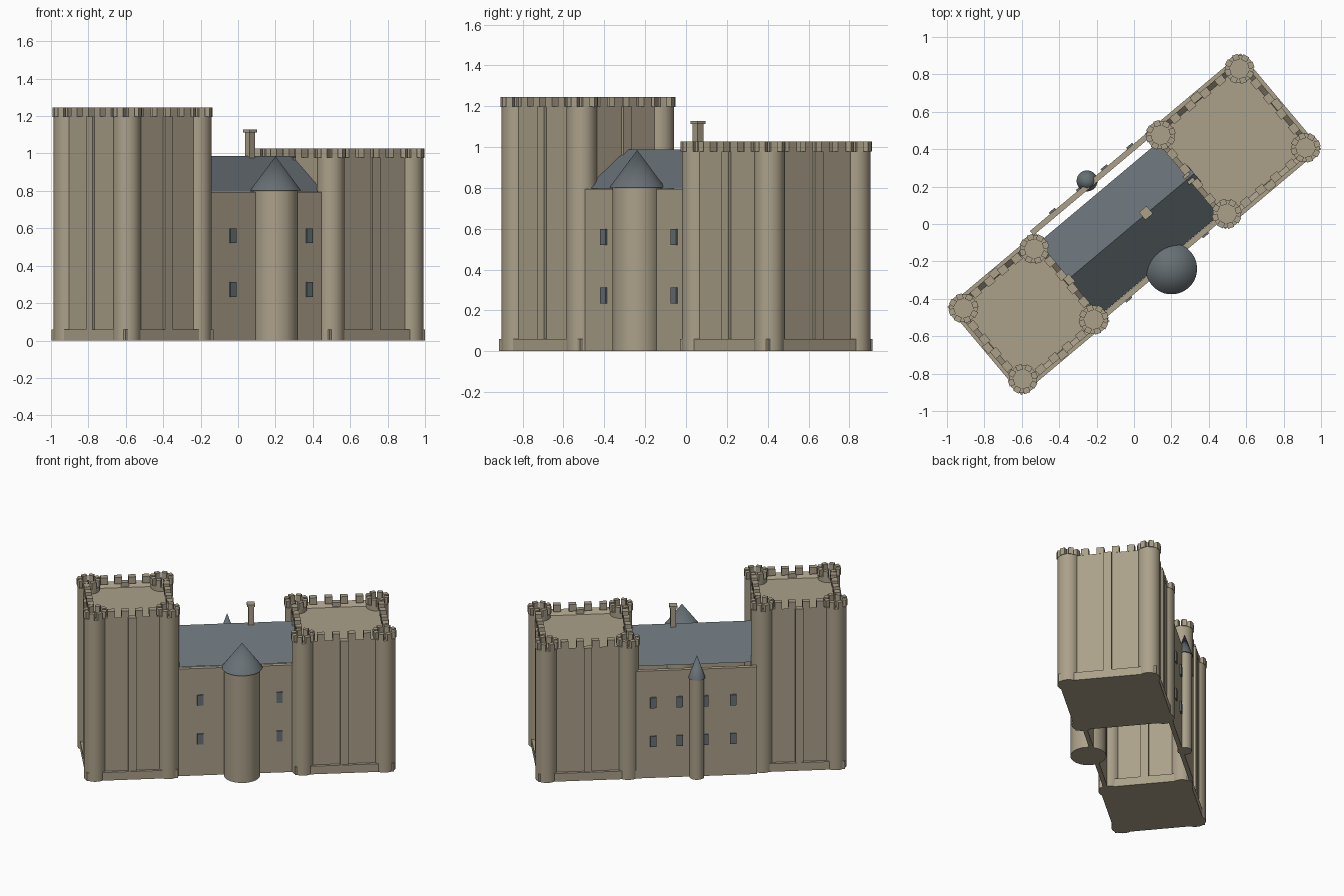
import bpy, bmesh, math
from mathutils import Matrix, Vector

if "Cube" in bpy.data.objects:
    bpy.data.objects.remove(bpy.data.objects["Cube"])

TURN = Matrix.Rotation(math.radians(40), 4, 'Z')   # whole castle stands diagonally


def material(name, rgb):
    m = bpy.data.materials.new(name)
    m.diffuse_color = (*rgb, 1)
    m.use_nodes = True
    m.node_tree.nodes["Principled BSDF"].inputs["Base Color"].default_value = m.diffuse_color
    return m


STONE = material("sandstone", (0.41, 0.355, 0.255))
SLATE = material("slate", (0.138, 0.163, 0.18))


def finish(name, bm, mat, smooth=False):
    bmesh.ops.recalc_face_normals(bm, faces=bm.faces)
    bm.transform(TURN)
    me = bpy.data.meshes.new(name)
    bm.to_mesh(me)
    bm.free()
    me.materials.append(mat)
    ob = bpy.data.objects.new(name, me)
    bpy.context.collection.objects.link(ob)
    if smooth:
        bpy.ops.object.select_all(action='DESELECT')
        ob.select_set(True)
        bpy.context.view_layer.objects.active = ob
        bpy.ops.object.shade_smooth_by_angle(angle=math.radians(35))
    return ob


def add_box(bm, x, y, z0, z1, sx, sy, angle=0):
    """Box centred on x, y with full sizes sx, sy, from z0 to z1."""
    m = (Matrix.Translation((x, y, (z0 + z1) / 2)) @ Matrix.Rotation(angle, 4, 'Z')
         @ Matrix.Diagonal((sx, sy, z1 - z0, 1)))
    return bmesh.ops.create_cube(bm, size=1, matrix=m)['verts']


def add_round(bm, x, y, z0, z1, r0, r1, sides=32):
    bmesh.ops.create_cone(bm, cap_ends=True, segments=sides, radius1=r0, radius2=r1,
                          depth=z1 - z0, matrix=Matrix.Translation((x, y, (z0 + z1) / 2)))


def keep(name, cx, cy, h, wall, plinth, top):
    """Square keep: walls, plinth, pilasters, corner turrets and battlements."""
    crenel = top - 0.048
    # walls with the roof deck sunk behind the parapet
    bm = bmesh.new()
    add_box(bm, cx, cy, 0, crenel, 2 * wall, 2 * wall)
    bm.faces.ensure_lookup_table()
    deck = max(bm.faces, key=lambda f: f.calc_center_median().z)
    bmesh.ops.inset_region(bm, faces=[deck], thickness=0.04)
    bmesh.ops.translate(bm, verts=deck.verts, vec=(0, 0, -0.035))
    finish(name + "_walls", bm, STONE)

    bm = bmesh.new()
    add_box(bm, cx, cy, 0, 0.06, 2 * plinth, 2 * plinth)
    finish(name + "_plinth", bm, STONE)

    # pilasters and wall merlons on the four sides
    pil, mer = bmesh.new(), bmesh.new()
    for k in range(4):
        a = k * math.pi / 2
        out, along = Vector((math.cos(a), math.sin(a))), Vector((-math.sin(a), math.cos(a)))
        p = Vector((cx, cy)) + out * (wall - 0.005)
        add_box(pil, p.x, p.y, 0, crenel, 0.04, 0.055, a)
        for i in range(4):
            q = Vector((cx, cy)) + out * (wall - 0.02) + along * ((i - 1.5) * h * 0.38)
            add_box(mer, q.x, q.y, crenel - 0.002, top, 0.042, 0.05, a)
    finish(name + "_pilasters", pil, STONE)

    # corner turrets with a ring of merlons each
    tur = bmesh.new()
    for sx in (-1, 1):
        for sy in (-1, 1):
            x, y = cx + sx * h, cy + sy * h
            add_round(tur, x, y, 0, crenel, 0.075, 0.075)
            for i in range(8):
                a = (i + 0.5) * math.pi / 4
                add_box(mer, x + 0.064 * math.cos(a), y + 0.064 * math.sin(a),
                        crenel - 0.002, top, 0.03, 0.034, a)
    finish(name + "_turrets", tur, STONE, True)
    finish(name + "_merlons", mer, STONE)


keep("tall_keep", -0.741, -0.006, 0.247, 0.288, 0.308, 1.246)
keep("low_keep", 0.690, -0.002, 0.275, 0.313, 0.334, 1.027)

# thin hall walls
FRONT, BACK = -0.287, 0.33
for name, y in (("hall_front_wall", FRONT + 0.015), ("hall_back_wall", BACK - 0.016)):
    bm = bmesh.new()
    add_box(bm, -0.035, y, 0, 0.795, 0.83, 0.03)
    finish(name, bm, STONE)

# gabled hall roof
bm = bmesh.new()
profile = [(-0.256, 0.797), (0.252, 0.797), (0, 0.987)]
gable = bm.faces.new([bm.verts.new((-0.48, y, z)) for y, z in profile])
ext = bmesh.ops.extrude_face_region(bm, geom=[gable], use_keep_orig=True)
bmesh.ops.translate(bm, verts=[v for v in ext['geom'] if isinstance(v, bmesh.types.BMVert)],
                    vec=(0.9, 0, 0))
finish("hall_roof", bm, SLATE)

# chimney
bm = bmesh.new()
add_box(bm, 0.087, 0.004, 0.93, 1.114, 0.038, 0.038)
add_box(bm, 0.087, 0.004, 1.112, 1.128, 0.053, 0.053)
finish("chimney", bm, STONE)

# round stair towers with cone roofs: x, y, radius, eave, roof radius, tip
for name, x, y, r, eave, rr, tip in (("front_tower", 0, -0.312, 0.121, 0.802, 0.137, 0.985),
                                     ("back_tower", -0.044, 0.338, 0.049, 0.74, 0.056, 0.905)):
    bm = bmesh.new()
    add_round(bm, x, y, 0, eave, r, r)
    finish(name, bm, STONE, True)
    bm = bmesh.new()
    add_round(bm, x, y, eave, tip, rr, 0)
    finish(name + "_roof", bm, SLATE, True)

# window plates
for name, y, columns in (("front_windows", FRONT, (-0.28, 0.255)),
                         ("back_windows", BACK, (-0.29, -0.10, 0.072, 0.25))):
    bm = bmesh.new()
    for x in columns:
        for z in (0.56, 0.273):
            add_box(bm, x, y, z - 0.039, z + 0.039, 0.042, 0.018)
    finish(name, bm, SLATE)
